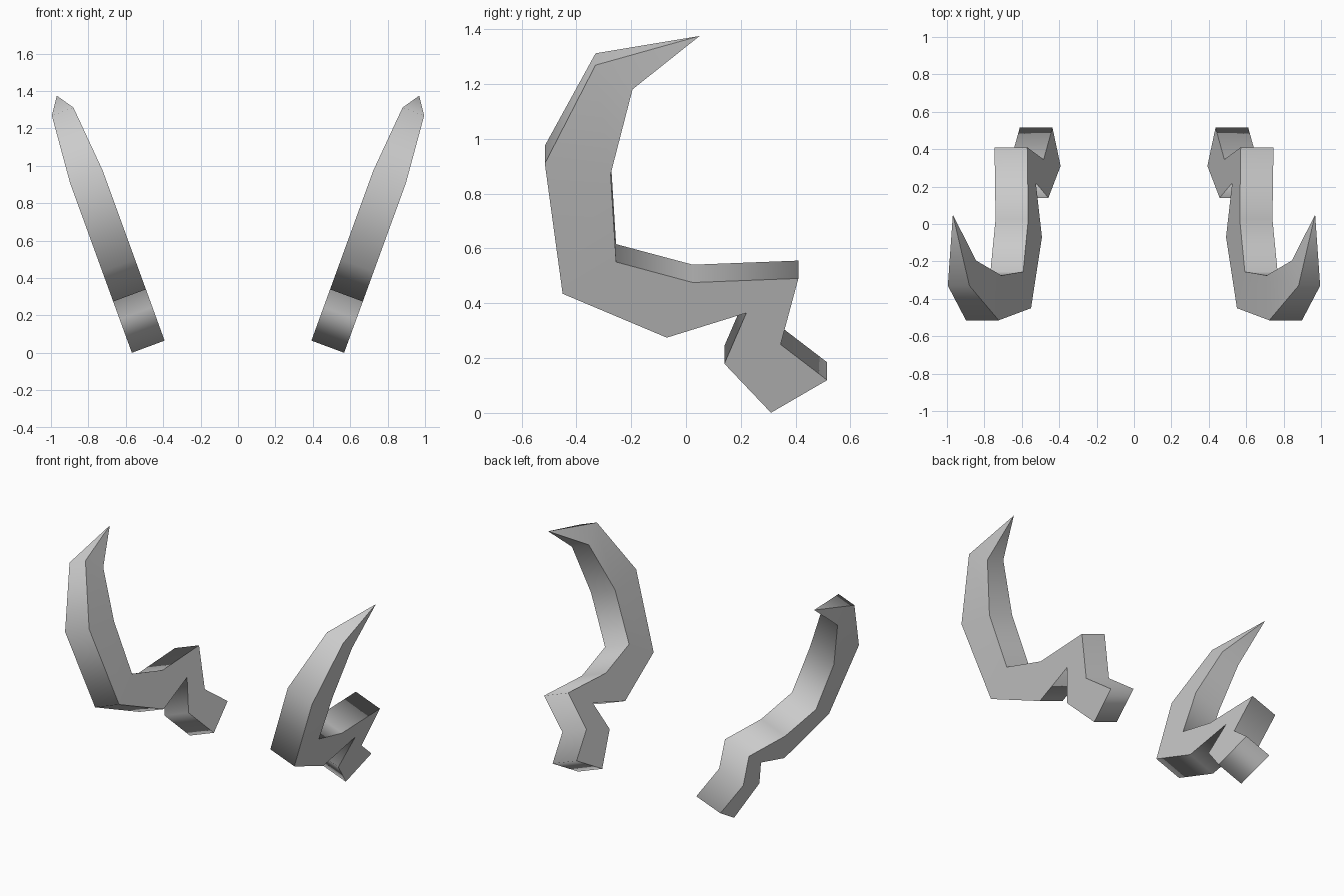
import bpy, bmesh
from mathutils import Vector

cube = bpy.data.objects.get("Cube")
if cube:
    bpy.data.objects.remove(cube)

GREY = (0.6, 0.6, 0.6, 1)
grey = bpy.data.materials.new("plain grey")
grey.use_nodes = True
grey.diffuse_color = GREY
grey.node_tree.nodes["Principled BSDF"].inputs["Base Color"].default_value = GREY

# Centre-plane outline (y, z, relative thickness): down the outside of the
# curved blade, round the stepped foot, back up the inside
OUTLINE = [
    (-0.33, 1.29, 0.66), (-0.515, 0.942, 1), (-0.45, 0.467, 1), (-0.07, 0.307, 1),
    (0.22, 0.397, 1), (0.14, 0.212, 1), (0.31, 0.033, 1), (0.515, 0.152, 1),
    (0.345, 0.282, 1), (0.41, 0.523, 1), (0.025, 0.508, 1), (-0.255, 0.583, 1),
    (-0.275, 0.903, 1), (-0.195, 1.203, 0.7),
]
TIP = (0.05, 1.375)
LEAN = 0.364                           # outward lean of the slab
HALF = Vector((0.0875, 0, -0.0325))    # half thickness, square to the slab


def centre(y, z):
    return Vector((0.468 + LEAN * z, y, z))


def build_horn(name, side):
    bm = bmesh.new()

    def vert(p):
        return bm.verts.new((side * p.x, p.y, p.z))

    outer = [vert(centre(y, z) + HALF * s) for y, z, s in OUTLINE]
    inner = [vert(centre(y, z) - HALF * s) for y, z, s in OUTLINE]
    tip = vert(centre(*TIP))

    # Flat sides: body, tapering section and point
    for ring in (outer, inner):
        bm.faces.new(ring[1:-1])
        bm.faces.new((ring[0], ring[1], ring[-2], ring[-1]))
        bm.faces.new((ring[0], ring[-1], tip))
    sides = set(bm.faces)

    # Rim around the edge, closing on the tip
    for i in range(len(OUTLINE) - 1):
        bm.faces.new((outer[i], outer[i + 1], inner[i + 1], inner[i]))
    for i in (0, -1):
        bm.faces.new((outer[i], inner[i], tip))

    bmesh.ops.recalc_face_normals(bm, faces=bm.faces)

    # Rim shades smoothly; its borders with the sides stay crisp
    for f in bm.faces:
        f.smooth = True
    for e in bm.edges:
        e.smooth = len({f in sides for f in e.link_faces}) == 1

    mesh = bpy.data.meshes.new(name)
    bm.to_mesh(mesh)
    bm.free()
    mesh.materials.append(grey)
    bpy.context.collection.objects.link(bpy.data.objects.new(name, mesh))


build_horn("left_horn", 1)
build_horn("right_horn", -1)
